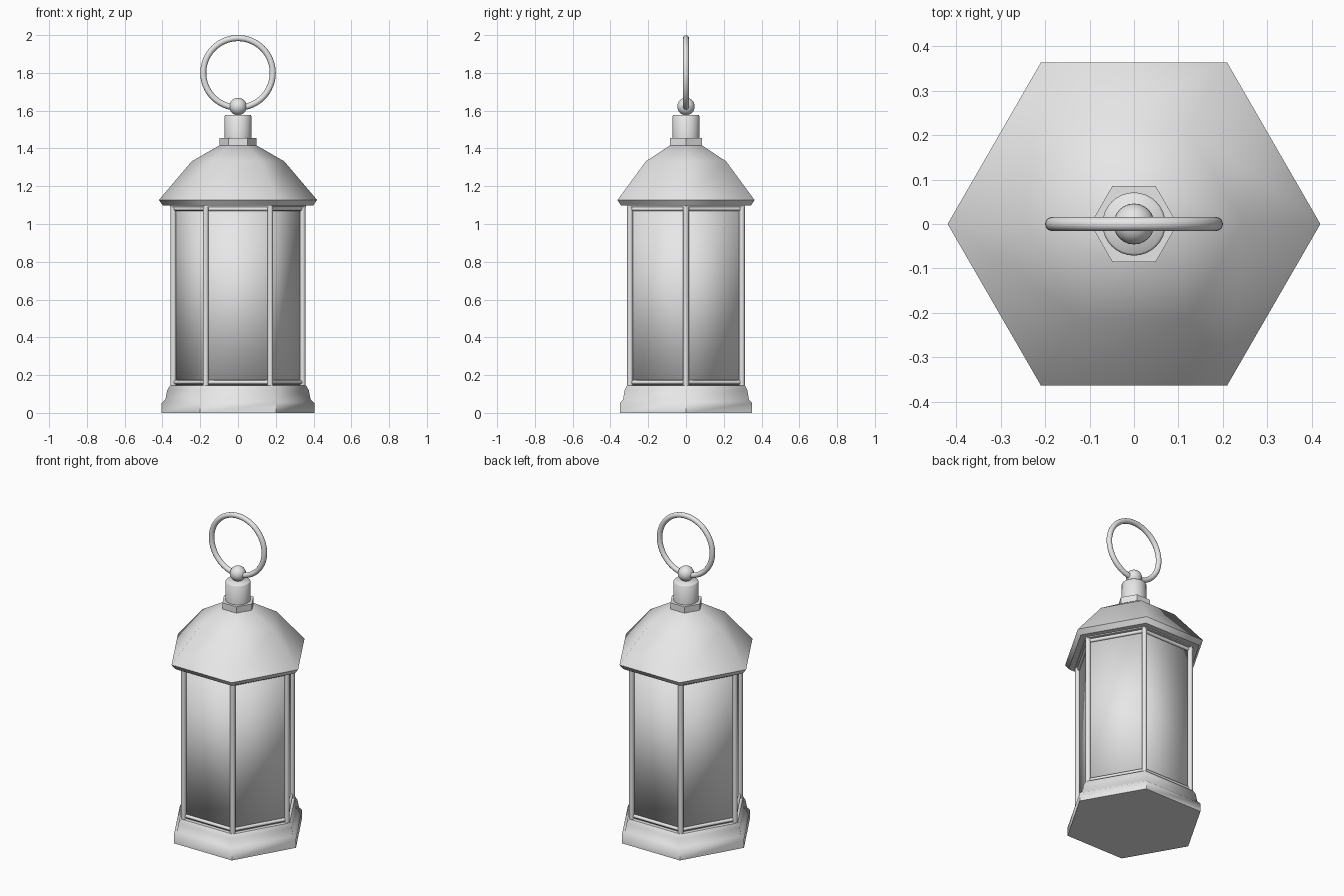
import bpy, bmesh, math
from mathutils import Vector

if "Cube" in bpy.data.objects:
    bpy.data.objects.remove(bpy.data.objects["Cube"])

metal = bpy.data.materials.new("light_grey")
metal.diffuse_color = (0.8, 0.8, 0.8, 1)
metal.use_nodes = True
metal.node_tree.nodes["Principled BSDF"].inputs["Base Color"].default_value = metal.diffuse_color


def finish(name, bm, angle=55):
    bmesh.ops.recalc_face_normals(bm, faces=bm.faces)
    me = bpy.data.meshes.new(name)
    bm.to_mesh(me)
    bm.free()
    me.materials.append(metal)
    me.shade_smooth()
    me.set_sharp_from_angle(angle=math.radians(angle))
    ob = bpy.data.objects.new(name, me)
    bpy.context.collection.objects.link(ob)
    return ob


def turned(name, profile, sides, angle=55):
    """Closed solid from (radius, height) points with a given side count."""
    bm = bmesh.new()
    rings = [[bm.verts.new((r * math.cos(math.tau * i / sides),
                            r * math.sin(math.tau * i / sides), z))
              for i in range(sides)] for r, z in profile]
    for a, b in zip(rings, rings[1:]):
        for i in range(sides):
            j = (i + 1) % sides
            bm.faces.new((a[i], a[j], b[j], b[i]))
    bm.faces.new(rings[0])
    bm.faces.new(rings[-1])
    return finish(name, bm, angle)


def rod(name, start, end, radius, sides=12):
    """Round bar between two points."""
    start, end = Vector(start), Vector(end)
    bm = bmesh.new()
    bmesh.ops.create_cone(bm, cap_ends=True, segments=sides, radius1=radius,
                          radius2=radius, depth=(end - start).length)
    ob = finish(name, bm)
    ob.location = (start + end) / 2
    ob.rotation_mode = 'QUATERNION'
    ob.rotation_quaternion = (end - start).to_track_quat('Z', 'Y')
    return ob


def corner(i, r, z):
    a = math.tau * i / 6
    return (r * math.cos(a), r * math.sin(a), z)


# Stepped hexagonal base
turned("base", [(0.404, 0), (0.404, 0.053), (0.385, 0.07),
                (0.375, 0.12), (0.36, 0.145)], 6)

# Softly shaded hexagonal glass body
turned("glass", [(0.333, 0.14), (0.333, 1.10)], 6, 180)

# Corner posts with rails along the bottom and top of each pane
for i in range(6):
    rod("post", corner(i, 0.342, 0.14), corner(i, 0.342, 1.10), 0.015)
    for z in (0.162, 1.08):
        rod("rail", corner(i, 0.336, z), corner(i + 1, 0.336, z), 0.011, 8)

# Two-pitch hexagonal roof with a lip
turned("roof", [(0.36, 1.09), (0.36, 1.097), (0.397, 1.097), (0.419, 1.127),
                (0.245, 1.332), (0.095, 1.418)], 6)

# Collar and cap above the roof
turned("collar", [(0.098, 1.415), (0.098, 1.456)], 6)
turned("cap", [(0.071, 1.455), (0.071, 1.572), (0.066, 1.578)], 32)

# Ball on the cap
bm = bmesh.new()
bmesh.ops.create_uvsphere(bm, u_segments=24, v_segments=16, radius=0.046)
finish("ball", bm).location = (0, 0, 1.622)

# Carrying ring standing in the front plane
bm = bmesh.new()
N, M, R, T = 64, 12, 0.184, 0.016
grid = []
for i in range(N):
    a = math.tau * i / N
    grid.append([bm.verts.new((
        (R + T * math.cos(math.tau * j / M)) * math.cos(a),
        T * math.sin(math.tau * j / M),
        (R + T * math.cos(math.tau * j / M)) * math.sin(a))) for j in range(M)])
for i in range(N):
    for j in range(M):
        k, l = (i + 1) % N, (j + 1) % M
        bm.faces.new((grid[i][j], grid[k][j], grid[k][l], grid[i][l]))
finish("ring", bm).location = (0, 0, 1.80)
